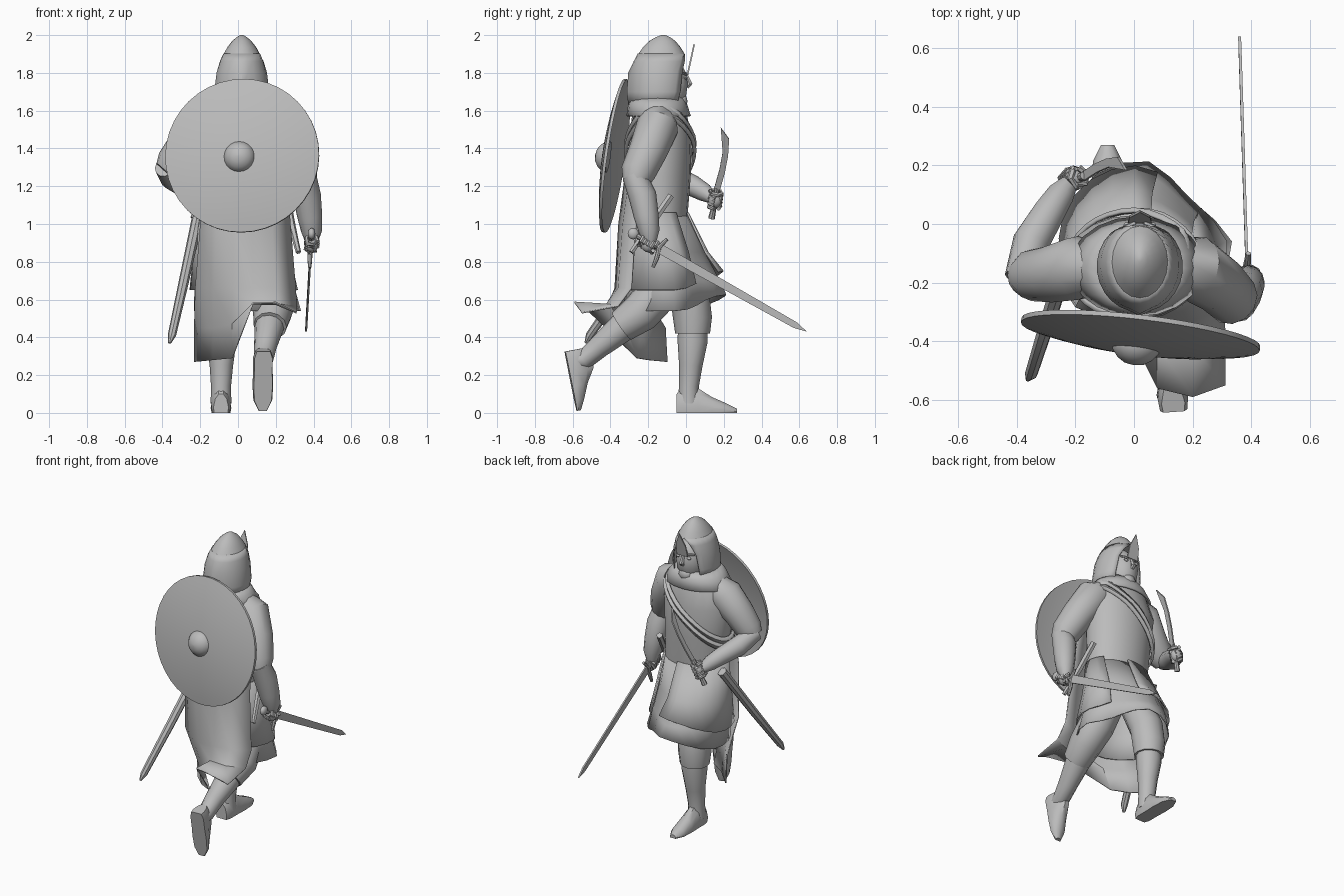
import bpy, math
from mathutils import Vector as V, Euler

if "Cube" in bpy.data.objects:
    bpy.data.objects.remove(bpy.data.objects["Cube"])

grey = bpy.data.materials.new("stone_grey")
grey.diffuse_color = (0.5, 0.5, 0.5, 1)
grey.use_nodes = True
grey.node_tree.nodes["Principled BSDF"].inputs["Base Color"].default_value = grey.diffuse_color


def obj(name, verts, faces, solid=0):
    me = bpy.data.meshes.new(name)
    me.from_pydata([tuple(v) for v in verts], [], faces)
    me.materials.append(grey)
    o = bpy.data.objects.new(name, me)
    bpy.context.collection.objects.link(o)
    if solid:
        m = o.modifiers.new("thickness", 'SOLIDIFY')
        m.thickness, m.offset = solid, 0
    return o


def skin(name, rings, wrap=True, caps=True, solid=0):
    """Bridge equal rings of points into one surface."""
    n, k = len(rings[0]), len(rings)
    faces = []
    for r in range(k - 1):
        for i in range(n if wrap else n - 1):
            j = (i + 1) % n
            faces.append((r * n + i, r * n + j, (r + 1) * n + j, (r + 1) * n + i))
    if caps:
        faces += [tuple(range(n))[::-1], tuple(range((k - 1) * n, k * n))]
    return obj(name, [p for r in rings for p in r], faces, solid)


def oval(z, cx, cy, rx, ry, n=20, a0=0, a1=360, pull=0, lift=0):
    """Horizontal ring, or an open arc of n + 1 points; pull flattens the front right, lift raises the front."""
    full = a1 - a0 == 360
    pts = []
    for i in range(n if full else n + 1):
        t = math.radians(a0 + (a1 - a0) * i / n)
        c, s = math.cos(t), math.sin(t)
        f = 1 - pull * max(0, 2 * s * c) * (s > 0) + .2 * pull * max(0, -2 * s * c) * (s > 0)
        pts.append(V((cx + rx * c * f, cy + ry * s * f, z + lift * max(0, s) ** 2)))
    return pts


def limb(name, pts, n=12):
    """Tube through (x, y, z, radius) points."""
    c = [V(p[:3]) for p in pts]
    rings = []
    for i, p in enumerate(pts):
        t = (c[min(i + 1, len(c) - 1)] - c[max(i - 1, 0)]).normalized()
        ref = V((1, 0, 0)) if abs(t.x) < 0.95 else V((0, 1, 0))
        u = (ref - t * t.dot(ref)).normalized()
        v = t.cross(u)
        rings.append([c[i] + (u * math.cos(a) + v * math.sin(a)) * p[3]
                      for a in [2 * math.pi * k / n for k in range(n)]])
    return skin(name, rings)


def ball(name, loc, scale, rows=8, n=14):
    rings = []
    for r in range(rows + 1):
        a = math.pi * min(max(r / rows, 0.01), 0.99)
        s = math.sin(a)
        rings.append(oval(loc[2] - scale[2] * math.cos(a), loc[0], loc[1], scale[0] * s, scale[1] * s, n))
    return skin(name, rings)


def plate(name, outline, origin, along, across, thick=0.008):
    u = V(along).normalized()
    w = V(across)
    v = (w - u * u.dot(w)).normalized()
    d = u.cross(v) * thick / 2
    n = len(outline)
    pts = [V(origin) + u * a + v * b for a, b in outline]
    faces = [tuple(range(n))[::-1], tuple(range(n, 2 * n))]
    faces += [(i, (i + 1) % n, n + (i + 1) % n, n + i) for i in range(n)]
    return obj(name, [p - d for p in pts] + [p + d for p in pts], faces)


# Torso
TORSO = [(1.0, .02, -.14, .21, .145), (1.25, .01, -.14, .22, .165), (1.45, .0, -.135, .235, .165),
         (1.58, .01, -.14, .2, .145), (1.66, .01, -.14, .12, .115)]
skin("torso", [oval(*r) for r in TORSO])


def torso_at(z):
    for a, b in zip(TORSO, TORSO[1:]):
        if z <= b[0]:
            f = (z - a[0]) / (b[0] - a[0])
            return [p + (q - p) * f for p, q in zip(a, b)]
    return TORSO[-1]


# Tunic skirt with raised front hem, and a coat over it open at the front right
skin("tunic_skirt", [oval(1.04, .02, -.138, .21, .145), oval(.85, .02, -.095, .23, .19, pull=.12),
                     oval(.7, .03, -.07, .255, .245, pull=.22),
                     oval(.54, .05, -.06, .28, .27, pull=.27, lift=.085)], caps=False, solid=.008)
arc = (20, 80, 395)
skin("coat_skirt", [oval(1.06, .02, -.14, .215, .15, *arc), oval(.85, .02, -.098, .252, .212, *arc, pull=.1),
                    oval(.65, .034, -.075, .285, .27, *arc, pull=.19, lift=.1)],
     wrap=False, caps=False, solid=.01)

# Two straps from right shoulder to left hip
for i, (mid, amp) in enumerate([(1.43, .2), (1.385, .2)]):
    rows = [[], [], []]
    for k in range(32):
        t = 2 * math.pi * k / 32
        for row, dz in zip(rows, (-.022, 0, .022)):
            z = mid + amp * math.cos(t) + dz
            _, cx, cy, rx, ry = torso_at(z)
            g = .022 if dz == 0 else .012
            row.append(V((cx + (rx + g) * math.cos(t), cy + (ry + g) * math.sin(t), z)))
    skin("strap_%d" % (i + 1), rows, caps=False, solid=.01)

# Cowl and hood, open at the face and closed above it
skin("cowl", [oval(1.57, .01, -.145, .225, .165), oval(1.635, .01, -.15, .175, .15),
              oval(1.675, .015, -.15, .13, .125)], caps=False, solid=.012)
hood = []
for z, cy, rx, ry, gap in [(1.63, -.15, .135, .14, 44), (1.7, -.145, .143, .152, 42), (1.8, -.14, .13, .15, 38),
                           (1.86, -.135, .112, .138, 25), (1.9, -.13, .094, .122, .1)]:
    ring = oval(z, .02, cy, rx, ry, 20, 90 + gap, 450 - gap)
    ring[10].y -= .012 if z < 1.85 else 0
    hood.append(ring)
skin("hood", hood, wrap=False, caps=False, solid=.008)
skin("hood_crown", [oval(z, .02, y, rx, ry, 20, 90, 450) for z, y, rx, ry in
                    [(1.895, -.13, .098, .126), (1.935, -.128, .077, .1), (1.97, -.125, .05, .068),
                     (1.99, -.122, .026, .036), (2.0, -.12, .008, .01)]])
plate("hood_peak", [(0, -.04), (.08, -.035), (.165, 0), (.08, .035), (0, .04)], (.02, .008, 1.79), (0, .22, 1), (1, 0, 0))

# Face
ball("head", (.02, -.1, 1.74), (.1, .112, .15))
limb("nose", [(.02, .0, 1.79, .01), (.02, .02, 1.74, .016), (.02, .005, 1.725, .012)], 6)
ball("chin", (.02, -.03, 1.65), (.05, .04, .045), 6, 10)
for s, side in ((-1, "left"), (1, "right")):
    ball(side + "_eye", (.02 + .04 * s, -.003, 1.775), (.016, .01, .009), 6, 8)
    limb(side + "_brow", [(.02 + .015 * s, .003, 1.795, .009), (.02 + .07 * s, -.02, 1.8, .007)], 6)

# Sleeves and forearms
limb("right_sleeve", [(.13, -.14, 1.56, .085), (.205, -.15, 1.52, .112), (.28, -.2, 1.39, .102),
                      (.335, -.255, 1.27, .092), (.355, -.27, 1.21, .065)])
limb("right_forearm", [(.35, -.275, 1.26, .064), (.365, -.23, 1.15, .074), (.38, -.21, 1.04, .066),
                       (.39, -.195, .96, .055), (.39, -.19, .9, .032)])
limb("left_sleeve", [(-.12, -.145, 1.56, .085), (-.19, -.15, 1.52, .11), (-.28, -.17, 1.41, .098),
                     (-.35, -.175, 1.32, .088), (-.39, -.18, 1.28, .058)])
limb("left_forearm", [(-.39, -.185, 1.3, .052), (-.35, -.06, 1.245, .064), (-.29, .04, 1.2, .056),
                      (-.25, .1, 1.165, .048), (-.22, .14, 1.135, .03)])


def hand(side, loc, axis):
    """Palm with four fingers and a thumb closed round a grip axis."""
    c, a = V(loc), V(axis).normalized()
    ball(side + "_palm", loc, (.036, .04, .045))
    u = a.orthogonal().normalized()
    v = a.cross(u)
    for i in range(5):
        pts = []
        for k in range(6):
            t = 1.1 * k + (1.5 if i == 4 else 0)
            pts.append((*(c + a * (.02 * i - .04) + (u * math.cos(t) + v * math.sin(t)) * .032), .012))
        limb("%s_finger_%d" % (side, i + 1), pts, 6)


# Sword, with guard and pommel
s0, s1 = V((.385, -.14, .87)), V((.36, .64, .43))
ax = s1 - s0
L = ax.length
plate("sword_blade", [(0, -.026), (L - .07, -.017), (L, 0), (L - .07, .017), (0, .026)], s0, ax, (0, .5, 1), .01)
d = ax.normalized()
back = s0 - d * .16
limb("sword_grip", [(*back, .014), (*s0, .014)], 8)
ball("sword_pommel", back, (.02, .03, .03))
limb("sword_guard", [(.39, -.1, .92, .009), (.385, -.14, .88, .013), (.38, -.155, .82, .013), (.38, -.175, .77, .009)], 8)
hand("right", (.39, -.2, .895), d)

# Curved dagger
da = V((.2, .06, .46))
plate("dagger_blade", [(0, -.016), (.12, .0), (.22, .005), (.36, -.022), (.3, .03), (.2, .036), (.1, .03), (0, .016)],
      (-.17, .163, 1.18), da, (0, 1, 0), .01)
limb("dagger_grip", [(-.235, .135, 1.03, .018), (-.21, .15, 1.1, .013), (-.17, .165, 1.19, .015)], 8)
hand("left", (-.205, .155, 1.13), da)

# Scabbards at both hips
limb("long_scabbard", [(-.215, -.08, 1.03, .03), (-.29, -.32, .68, .027), (-.35, -.51, .41, .022), (-.362, -.53, .37, .008)], 8)
limb("short_scabbard", [(.255, -.08, 1.15, .02), (.285, -.19, .99, .02), (.32, -.29, .85, .014)], 6)

# Round domed shield, hollow at the back, and boss
tilt = V((-.12, -1, .145)).to_track_quat('Z', 'Y')
radii = [.01, .1, .2, .3, .37, .41]
prof = [(r, .048 * (1 - (r / .41) ** 2) - .012) for r in radii]
prof += [(r, h + .016) for r, h in prof[::-1]]
sh = skin("shield", [oval(h, 0, 0, r, r, 40) for r, h in prof])
boss = skin("shield_boss", [oval(h, 0, 0, r, r, 20) for r, h in
                            [(.083, .03), (.08, .055), (.06, .08), (.035, .096), (.005, .102)]])
for o in (sh, boss):
    o.rotation_mode = 'QUATERNION'
    o.rotation_quaternion = tilt
    o.location = (.022, -.38, 1.362)
boss.location.x = .012
boss.location.z = 1.35

# Cape, long on the left and blown back on the right
rows = []
cols = [-.23, -.13, -.03, .08, .2, .31]
for z, y, w in [(1.6, -.27, .75), (1.3, -.32, .8), (1.0, -.36, .88), (.66, -.385, .98)]:
    rows.append([V((.03 + (x - .03) * w, y + (2 if x < 0 and z < .9 else 1.1) * (x - .04) ** 2
                    + (.015 if i % 2 else 0), z)) for i, x in enumerate(cols)])
for ys, zs in [((-.11, -.24, -.33, -.41, -.42, -.36), (.45, .45, .47, .575, .575, .565)),
               ((-.1, -.2, -.26, -.56, -.59, -.55), (.27, .28, .29, .58, .585, .53))]:
    rows.append([V(p) for p in zip(cols, ys, zs)])
skin("cape", rows, wrap=False, caps=False, solid=.008)

# Legs: breeches, boot shafts, feet
limb("left_breeches", [(-.07, -.06, .8, .1), (-.085, .02, .62, .105), (-.09, .035, .5, .103), (-.09, .035, .42, .092)])
limb("left_boot", [(-.09, .035, .5, .075), (-.088, .035, .38, .08), (-.088, .025, .25, .062),
                   (-.09, .015, .14, .053), (-.09, .015, .05, .055)])
limb("right_breeches", [(.12, -.1, .8, .11), (.17, -.16, .62, .112), (.185, -.24, .53, .105), (.17, -.34, .46, .088)])
limb("right_boot", [(.18, -.24, .53, .07), (.165, -.34, .45, .078), (.145, -.46, .35, .06),
                    (.135, -.54, .28, .052), (.13, -.6, .27, .045)])


def foot(name, loc, rot):
    rings = []
    for y, w, top in [(-.055, .04, .1), (-.02, .052, .14), (.06, .052, .13), (.13, .055, .085), (.21, .05, .05), (.265, .022, .022)]:
        rings.append([V((w * sx, y, top * f)) for sx, f in
                      [(-.9, 0), (.9, 0), (1, .3), (.75, .75), (.3, 1), (-.3, 1), (-.75, .75), (-1, .3)]])
    o = skin(name, rings)
    o.location, o.rotation_euler = loc, rot


foot("left_foot", (-.09, .005, 0), Euler((0, 0, 0)))
foot("right_foot", (.135, -.63, .27), Euler((math.radians(-78.7), 0, math.radians(4))))

# Consistent normals, smooth shading with sharp edges kept
bpy.ops.object.select_all(action='SELECT')
bpy.context.view_layer.objects.active = sh
bpy.ops.object.mode_set(mode='EDIT')
bpy.ops.mesh.select_all(action='SELECT')
bpy.ops.mesh.normals_make_consistent(inside=False)
bpy.ops.object.mode_set(mode='OBJECT')
bpy.ops.object.shade_smooth_by_angle(angle=math.radians(40))
